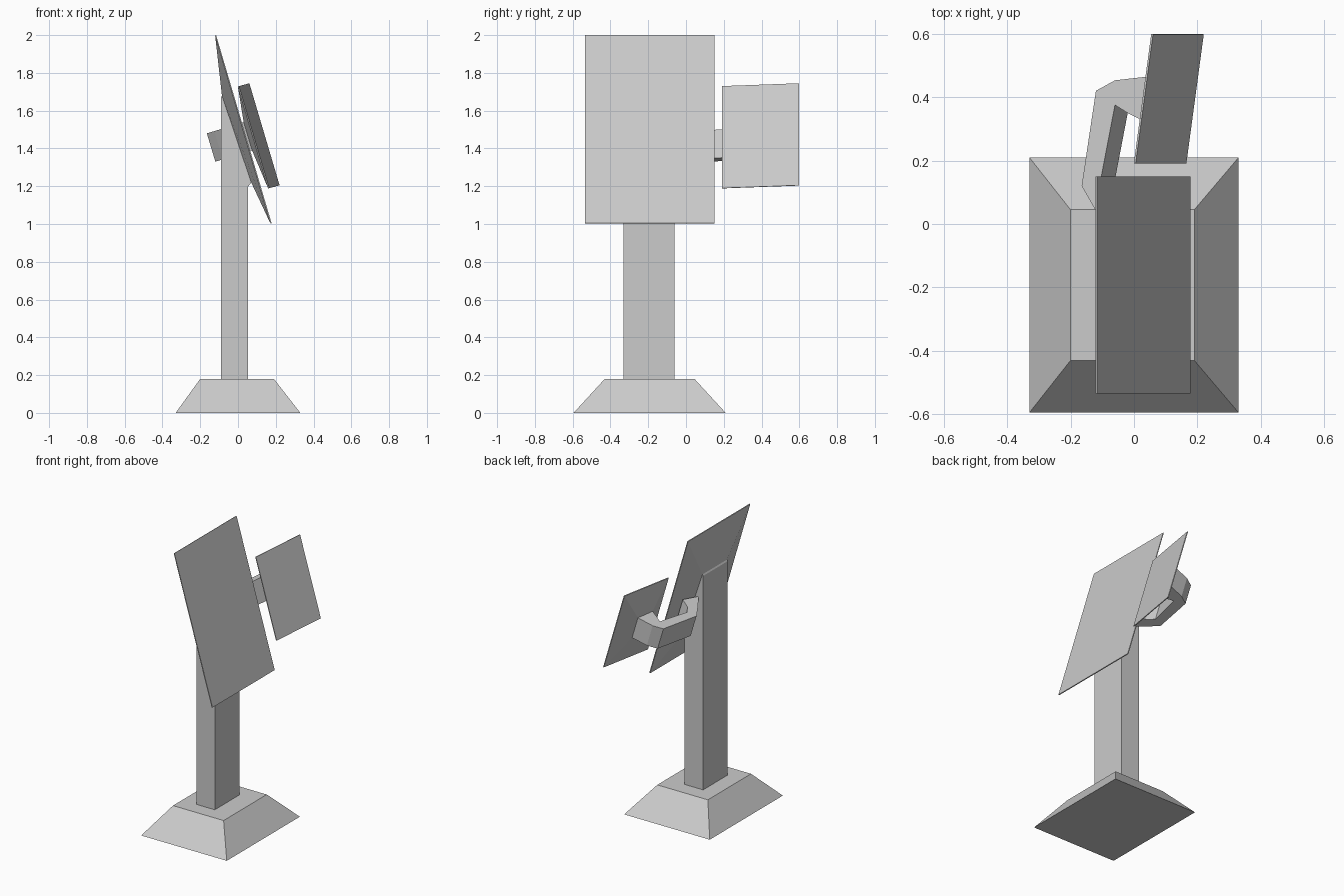
import bpy
import bmesh
from mathutils import Vector

if "Cube" in bpy.data.objects:
    bpy.data.objects.remove(bpy.data.objects["Cube"])


def loft(name, rings):
    """Skin a list of four-point rings into a closed, flat-shaded solid."""
    bm = bmesh.new()
    loops = [[bm.verts.new(p) for p in ring] for ring in rings]
    for a, b in zip(loops, loops[1:]):
        for i in range(4):
            j = (i + 1) % 4
            bm.faces.new((a[i], a[j], b[j], b[i]))
    bm.faces.new(loops[0][::-1])
    bm.faces.new(loops[-1])
    bmesh.ops.recalc_face_normals(bm, faces=bm.faces)
    mesh = bpy.data.meshes.new(name)
    bm.to_mesh(mesh)
    bm.free()
    ob = bpy.data.objects.new(name, mesh)
    bpy.context.collection.objects.link(ob)
    return ob


def ring(left, right, y0, y1):
    """Rectangle spanning y0..y1 between a left (x, z) and a right (x, z)."""
    (xl, zl), (xr, zr) = left, right
    return [(xl, y0, zl), (xr, y0, zr), (xr, y1, zr), (xl, y1, zl)]


# Tapered foot
loft("base", [ring((-0.33, 0), (0.33, 0), -0.595, 0.21),
              ring((-0.20, 0.18), (0.19, 0.18), -0.43, 0.045)])

# Post, cut off at the tilt of the screen
loft("post", [ring((-0.09, 0.17), (0.052, 0.17), -0.33, -0.06),
              ring((-0.09, 1.67), (0.052, 1.195), -0.33, -0.06)])

# Main screen with a back that tapers to the post
loft("main_screen", [ring((-0.09, 1.67), (0.052, 1.195), -0.33, -0.06),
                     ring((-0.085, 1.68), (0.07, 1.22), -0.33, -0.06),
                     ring((-0.121, 1.998), (0.172, 1.002), -0.535, 0.15),
                     ring((-0.116, 2.0), (0.178, 1.004), -0.535, 0.15)])

# Bent arm: outer and inner top edges in plan, tilted like the screens
DROP = Vector((0.045, 0, -0.15))


def arm_ring(outer, inner):
    top = [Vector((x, y, 1.48 + 0.3 * (x + 0.165))) for x, y in (outer, inner)]
    return [top[0], top[1], top[1] + DROP, top[0] + DROP]


ARM = [((-0.05, -0.07), (-0.01, 0.05)),
       ((-0.125, 0.05), (-0.075, 0.09)),
       ((-0.165, 0.12), (-0.105, 0.14)),
       ((-0.12, 0.42), (-0.06, 0.375)),
       ((-0.06, 0.453), (-0.02, 0.35)),
       ((0.045, 0.465), (0.03, 0.325))]
rings = [arm_ring(o, i) for o, i in ARM]
loft("side_arm", rings)

# Side screen, its back tapering to the arm end
front = [Vector(p) for p in ((0.06, 0.598, 1.745), (0.005, 0.19, 1.73),
                             (0.165, 0.19, 1.19), (0.22, 0.598, 1.205))]
normal = (front[2] - front[1]).cross(front[0] - front[1]).normalized()
if normal.x < 0:
    normal = -normal
loft("side_screen", [rings[-1], [p - normal * 0.006 for p in front], front])
